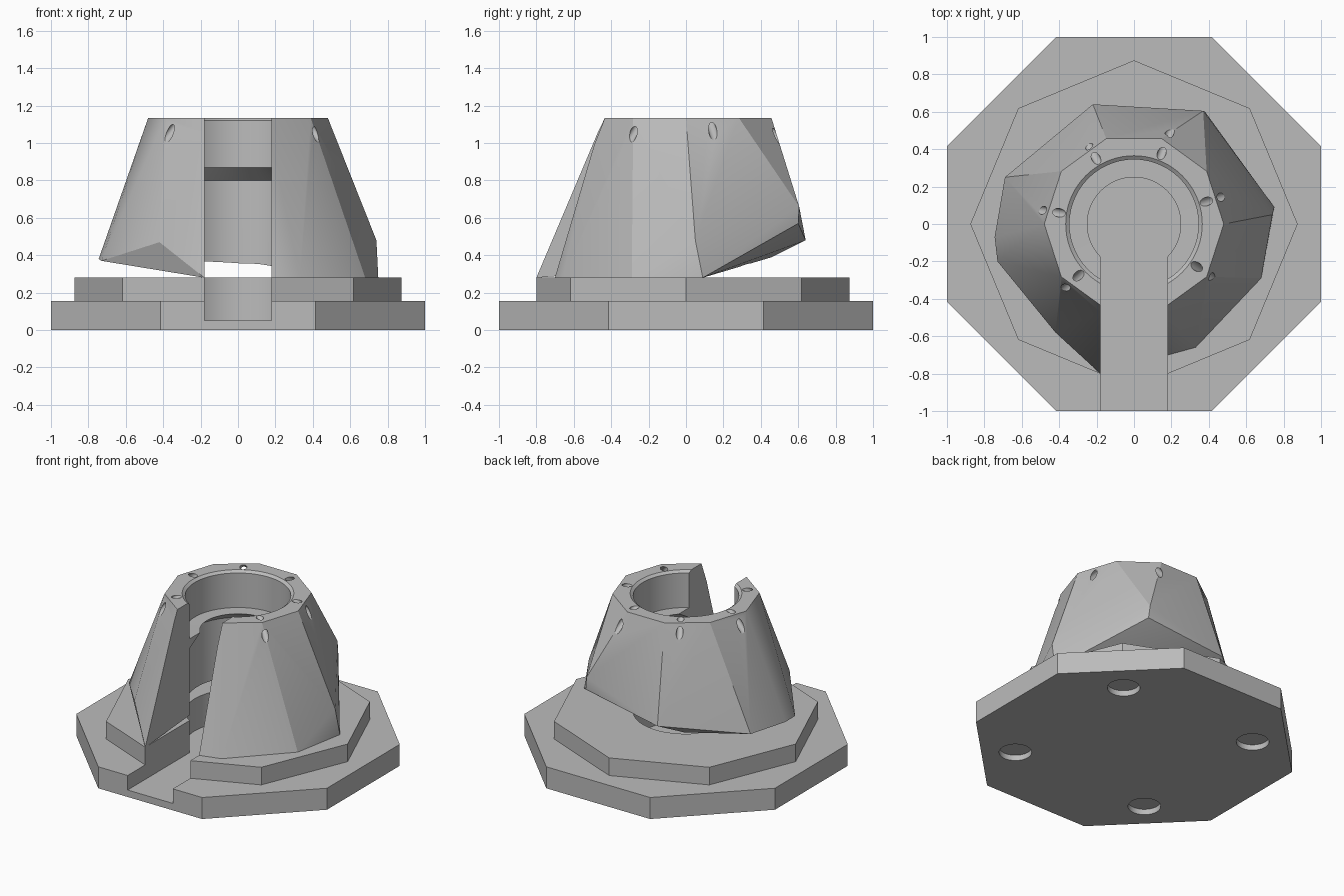
import bpy, bmesh, math
from mathutils import Matrix, Vector

if "Cube" in bpy.data.objects:
    bpy.data.objects.remove(bpy.data.objects["Cube"], do_unlink=True)

grey = bpy.data.materials.new("plain_grey")
grey.use_nodes = True
grey.diffuse_color = (0.5, 0.5, 0.5, 1)
grey.node_tree.nodes["Principled BSDF"].inputs["Base Color"].default_value = (0.5, 0.5, 0.5, 1)


def finish(name, bm):
    """Turn a bmesh into a named object with the shared material."""
    bmesh.ops.recalc_face_normals(bm, faces=bm.faces[:])
    mesh = bpy.data.meshes.new(name)
    bm.to_mesh(mesh)
    bm.free()
    mesh.materials.append(grey)
    obj = bpy.data.objects.new(name, mesh)
    bpy.context.scene.collection.objects.link(obj)
    return obj


def prism(name, sides, radius, low, high, turn=0.0):
    bm = bmesh.new()
    spot = Matrix.Translation((0, 0, (low + high) / 2)) @ Matrix.Rotation(turn, 4, 'Z')
    bmesh.ops.create_cone(bm, cap_ends=True, segments=sides, radius1=radius,
                          radius2=radius, depth=high - low, matrix=spot)
    return finish(name, bm)


def rod(name, start, end, radius, sides=32):
    start, end = Vector(start), Vector(end)
    axis = end - start
    bm = bmesh.new()
    spot = Matrix.Translation((start + end) / 2) @ axis.to_track_quat('Z', 'Y').to_matrix().to_4x4()
    bmesh.ops.create_cone(bm, cap_ends=True, segments=sides, radius1=radius,
                          radius2=radius, depth=axis.length, matrix=spot)
    return finish(name, bm)


def lathe(name, profile, steps=72):
    bm = bmesh.new()
    points = [bm.verts.new((r, 0, z)) for r, z in profile]
    edges = [bm.edges.new(pair) for pair in zip(points, points[1:])]
    bmesh.ops.spin(bm, geom=points + edges, cent=(0, 0, 0), axis=(0, 0, 1),
                   angle=math.tau, steps=steps)
    bmesh.ops.remove_doubles(bm, verts=bm.verts[:], dist=0.0001)
    return finish(name, bm)


def carve(obj, cutters):
    """Subtract every cutter and bake the result into the object."""
    for cutter in cutters:
        mod = obj.modifiers.new("cut", 'BOOLEAN')
        mod.operation = 'DIFFERENCE'
        mod.solver = 'EXACT'
        mod.object = cutter
    graph = bpy.context.evaluated_depsgraph_get()
    baked = bpy.data.meshes.new_from_object(obj.evaluated_get(graph))
    obj.modifiers.clear()
    obj.data = baked


def polar(radius, angle, z):
    return (radius * math.cos(angle), radius * math.sin(angle), z)


# Octagonal plates
base_plate = prism("base_plate", 8, 1 / math.cos(math.pi / 8), 0, 0.155, math.pi / 8)
upper_plate = prism("upper_plate", 8, 0.875, 0.155, 0.282)

# Faceted tower: ten-sided rim over an irregular tilted skirt
skirt = [
    (-0.18, -0.80, 0.28), (0.33, -0.66, 0.28), (0.68, -0.29, 0.28), (0.75, 0.09, 0.28),
    (-0.745, -0.07, 0.38), (-0.73, -0.20, 0.37), (-0.69, 0.25, 0.40), (-0.31, 0.46, 0.39),
    (-0.42, -0.58, 0.47), (-0.22, 0.64, 0.48), (0.38, 0.60, 0.57), (0.37, 0.605, 0.66),
    (0.74, 0.05, 0.48),
]
rim = [polar(0.48, i * math.tau / 10, 1.135) for i in range(10)]
bm = bmesh.new()
for point in skirt + rim:
    bm.verts.new(point)
hull = bmesh.ops.convex_hull(bm, input=bm.verts[:])
loose = [v for v in bm.verts if not v.link_faces]
bmesh.ops.delete(bm, geom=loose, context='VERTS')
bmesh.ops.dissolve_limit(bm, angle_limit=0.01, verts=bm.verts[:], edges=bm.edges[:])
tower = finish("tower", bm)

# Stepped bore with a sloped ledge
bore = lathe("bore_cutter", [(0, 0.05), (0.345, 0.05), (0.345, 0.80), (0.25, 0.87),
                             (0.345, 0.871), (0.345, 1.12), (0.392, 1.155), (0, 1.155)])

# Front slot
bm = bmesh.new()
bmesh.ops.create_cube(bm, size=1, matrix=Matrix.Translation((0, -0.6, 0.65))
                      @ Matrix.Diagonal((0.36, 1.2, 1.2, 1)))
slot = finish("slot_cutter", bm)

# Slanted rim holes, seven places with one lost in the slot
rim_holes = []
for i in range(7):
    angle = math.radians(17.2) + i * math.tau / 7
    if i != 5:
        rim_holes.append(rod("rim_hole_cutter", polar(0.36, angle, 1.175),
                             polar(0.56, angle, 0.996), 0.023, 20))

# Round recesses under the base
recesses = [rod("recess_cutter", (x, y, -0.05), (x, y, 0.04), 0.107, 48)
            for x in (-0.55, 0.55) for y in (-0.55, 0.55)]

carve(base_plate, [bore, slot] + recesses)
carve(upper_plate, [bore, slot])
carve(tower, [bore, slot] + rim_holes)

for cutter in [bore, slot] + rim_holes + recesses:
    bpy.data.objects.remove(cutter, do_unlink=True)

# Smooth the round walls, keep the facets crisp
for obj in (base_plate, upper_plate, tower):
    bpy.ops.object.select_all(action='DESELECT')
    obj.select_set(True)
    bpy.context.view_layer.objects.active = obj
    bpy.ops.object.shade_smooth_by_angle(angle=math.radians(20))
